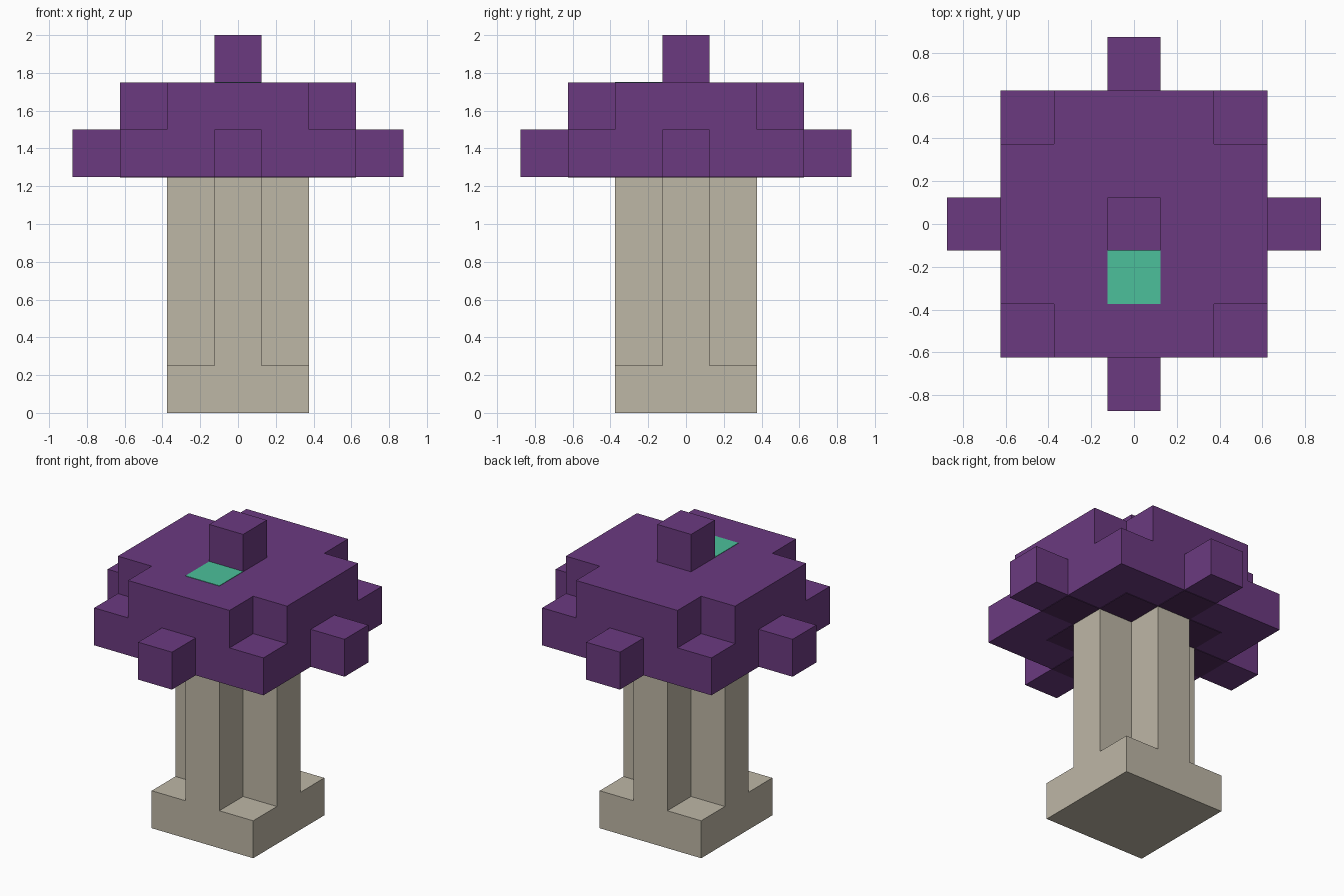
import bpy
import bmesh

cube = bpy.data.objects.get("Cube")
if cube:
    bpy.data.objects.remove(cube, do_unlink=True)

U = 0.25        # edge of one block
PLATE = 0.003   # thickness of painted patches


def linear(c):
    c /= 255
    return c / 12.92 if c <= 0.04045 else ((c + 0.055) / 1.055) ** 2.4


def material(name, rgb):
    m = bpy.data.materials.new(name)
    m.use_nodes = True
    col = (*[linear(c) for c in rgb], 1)
    m.diffuse_color = col
    bsdf = next(n for n in m.node_tree.nodes if n.type == 'BSDF_PRINCIPLED')
    bsdf.inputs["Base Color"].default_value = col
    bsdf.inputs["Roughness"].default_value = 0.9
    return m


purple = material("cap purple", (107, 58, 128))
dark_purple = material("gill dark purple", (79, 43, 92))
beige = material("stem beige", (190, 183, 166))
green = material("spot green", (76, 192, 155))


def prism(name, outline, z0, z1, mat):
    """Extrude a flat outline (counter-clockwise x, y points) from z0 to z1."""
    bm = bmesh.new()
    base = bm.faces.new([bm.verts.new((x, y, z0)) for x, y in outline])
    top = bmesh.ops.extrude_face_region(bm, geom=[base], use_keep_orig=True)["geom"]
    for v in top:
        if isinstance(v, bmesh.types.BMVert):
            v.co.z = z1
    bmesh.ops.recalc_face_normals(bm, faces=bm.faces)
    mesh = bpy.data.meshes.new(name)
    bm.to_mesh(mesh)
    bm.free()
    mesh.materials.append(mat)
    ob = bpy.data.objects.new(name, mesh)
    bpy.context.collection.objects.link(ob)
    return ob


def square(half, cx=0, cy=0):
    return [(cx - half, cy - half), (cx + half, cy - half),
            (cx + half, cy + half), (cx - half, cy + half)]


def cross(arm, half):
    """Plus-shaped outline: arms reach `arm` and are `half` wide each side."""
    quarter = [(arm, -half), (arm, half), (half, half)]
    pts = []
    for _ in range(4):
        pts += quarter
        quarter = [(-y, x) for x, y in quarter]
    return pts


# Stem: square foot and fluted column
prism("stem_foot", square(1.5 * U), 0, U, beige)
prism("stem_column", cross(1.5 * U, 0.5 * U), U, 5 * U, beige)

# Cap: wide brim, notched crown and a single block on top
prism("cap_brim", square(2.5 * U), 5 * U, 6 * U, purple)
prism("cap_crown", cross(2.5 * U, 1.5 * U), 6 * U, 7 * U, purple)
prism("cap_top_block", square(0.5 * U), 7 * U, 8 * U, purple)

# Blocks sticking out of the middle of each brim side
for side, (i, j) in {"left": (3, 0), "right": (-3, 0),
                     "front": (0, -3), "back": (0, 3)}.items():
    prism("cap_knob_" + side, square(0.5 * U, i * U, j * U), 5 * U, 6 * U, purple)

# Green spot in front of the top block
prism("cap_spot", square(0.5 * U, 0, -U), 7 * U, 7 * U + PLATE, green)

# Dark gill patches ringing the stem under the cap
for i in range(-2, 3):
    for j in range(-2, 3):
        if abs(i) + abs(j) == 2:
            prism("gill_patch", square(0.5 * U, i * U, j * U),
                  5 * U - PLATE, 5 * U, dark_purple)
